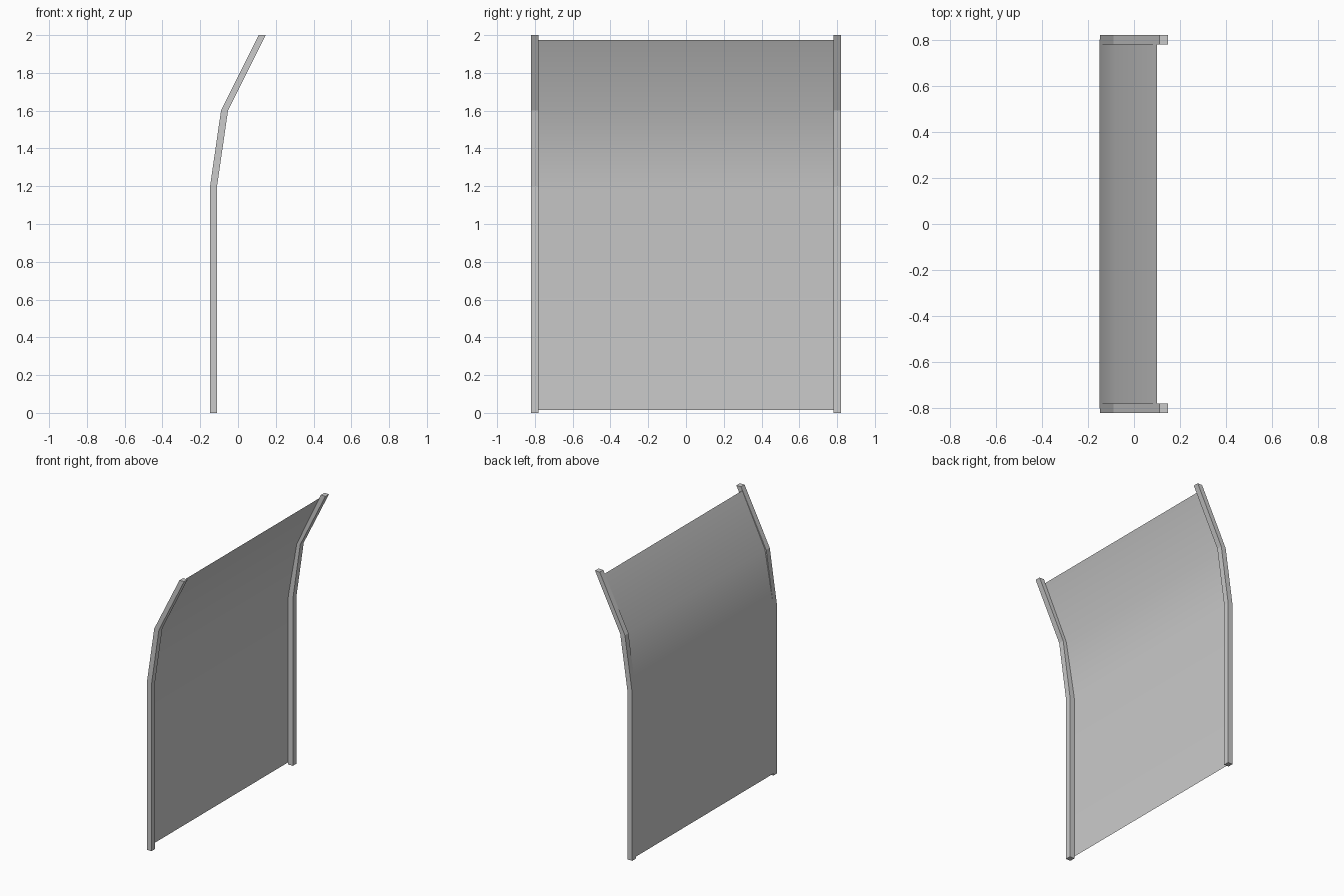
import bpy

if "Cube" in bpy.data.objects:
    bpy.data.objects.remove(bpy.data.objects["Cube"])

# Curved side profile of the post: left edge (x, z), and its horizontal width
EDGE = [(-0.148, 0), (-0.148, 1.2), (-0.09, 1.6), (0.11, 2.0)]
POST_WIDTH = 0.037


def make_object(name, verts, faces):
    mesh = bpy.data.meshes.new(name)
    mesh.from_pydata(verts, [], faces)
    ob = bpy.data.objects.new(name, mesh)
    bpy.context.collection.objects.link(ob)
    return ob


def make_post(name, y):
    # square section swept along the bent profile
    h = 0.02
    verts = []
    for x, z in EDGE:
        x2 = x + POST_WIDTH
        verts += [(x, y - h, z), (x2, y - h, z), (x2, y + h, z), (x, y + h, z)]
    faces = [(3, 2, 1, 0)]
    for i in range(len(EDGE) - 1):
        a = 4 * i
        for k in range(4):
            n = (k + 1) % 4
            faces.append((a + k, a + n, a + n + 4, a + k + 4))
    t = 4 * (len(EDGE) - 1)
    faces.append((t, t + 1, t + 2, t + 3))
    return make_object(name, verts, faces)


# Posts at both ends
make_post("front_post", -0.8)
make_post("back_post", 0.8)

# Thin smooth sheet stretched between the posts
sheet = [(-0.149, 0.015), (-0.149, 1.2), (-0.08, 1.6), (0.10, 1.975)]
verts = [(x, y, z) for x, z in sheet for y in (-0.8, 0.8)]
faces = [(2 * i, 2 * i + 1, 2 * i + 3, 2 * i + 2) for i in range(len(sheet) - 1)]
panel = make_object("panel_sheet", verts, faces)
for p in panel.data.polygons:
    p.use_smooth = True
